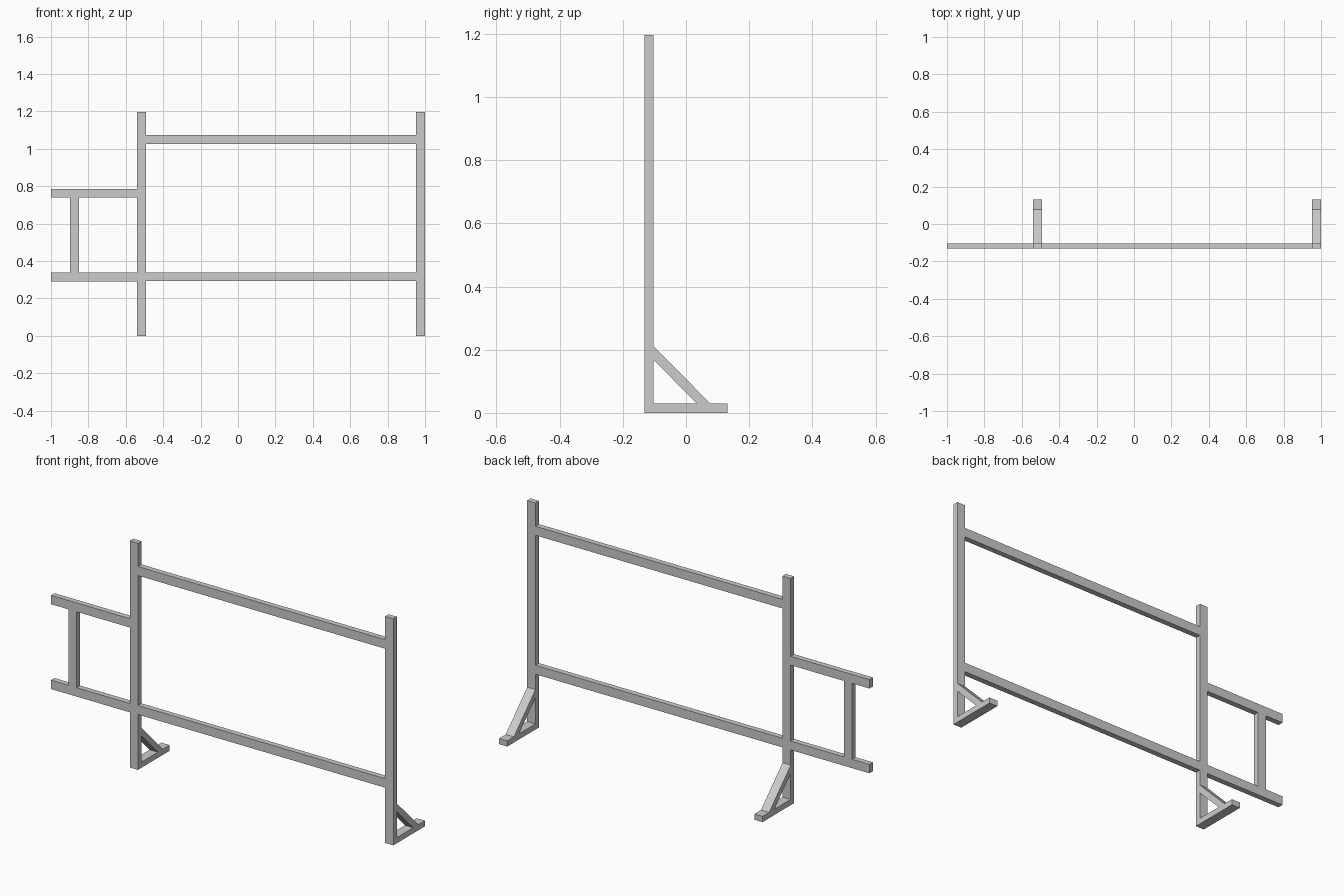
import bpy

if "Cube" in bpy.data.objects:
    bpy.data.objects.remove(bpy.data.objects["Cube"])

FRONT, BACK = -0.132, -0.103   # depth of the flat frame
FOOT_END = 0.132
BAR = 0.048                    # visible bar width


def prism(name, profile, x0, x1):
    """Extrude a (y, z) outline along x."""
    n = len(profile)
    verts = [(x, y, z) for x in (x0, x1) for y, z in profile]
    faces = [tuple(reversed(range(n))), tuple(range(n, 2 * n))]
    faces += [(i, (i + 1) % n, n + (i + 1) % n, n + i) for i in range(n)]
    mesh = bpy.data.meshes.new(name)
    mesh.from_pydata(verts, [], faces)
    obj = bpy.data.objects.new(name, mesh)
    bpy.context.collection.objects.link(obj)
    return obj


def bar(name, x0, x1, z0, z1, y0=FRONT, y1=BACK):
    return prism(name, [(y0, z0), (y1, z0), (y1, z1), (y0, z1)], x0, x1)


# Two uprights, each with a foot and a diagonal brace behind it
POST_L, POST_R = -0.54, 1.0 - BAR
for side, x in (("left", POST_L), ("right", POST_R)):
    bar(f"{side}_post", x, x + BAR, 0, 1.197)
    bar(f"{side}_foot", x, x + BAR, 0, 0.03, BACK, FOOT_END)
    prism(f"{side}_brace",
          [(BACK, 0.168), (0.034, 0.03), (0.077, 0.03), (BACK, 0.211)],
          x, x + BAR)

# Long rails between the uprights
for name, z in (("lower_rail", 0.292), ("upper_rail", 1.026)):
    bar(name, POST_L + BAR, POST_R, z, z + BAR)

# Short side rails joined by a stile
LOW, HIGH = 0.291, 0.739
for name, z in (("side_lower_rail", LOW), ("side_upper_rail", HIGH)):
    bar(name, -1.0, POST_L, z, z + BAR - 0.001)
bar("side_stile", -0.898, -0.898 + BAR, LOW + BAR - 0.001, HIGH)
